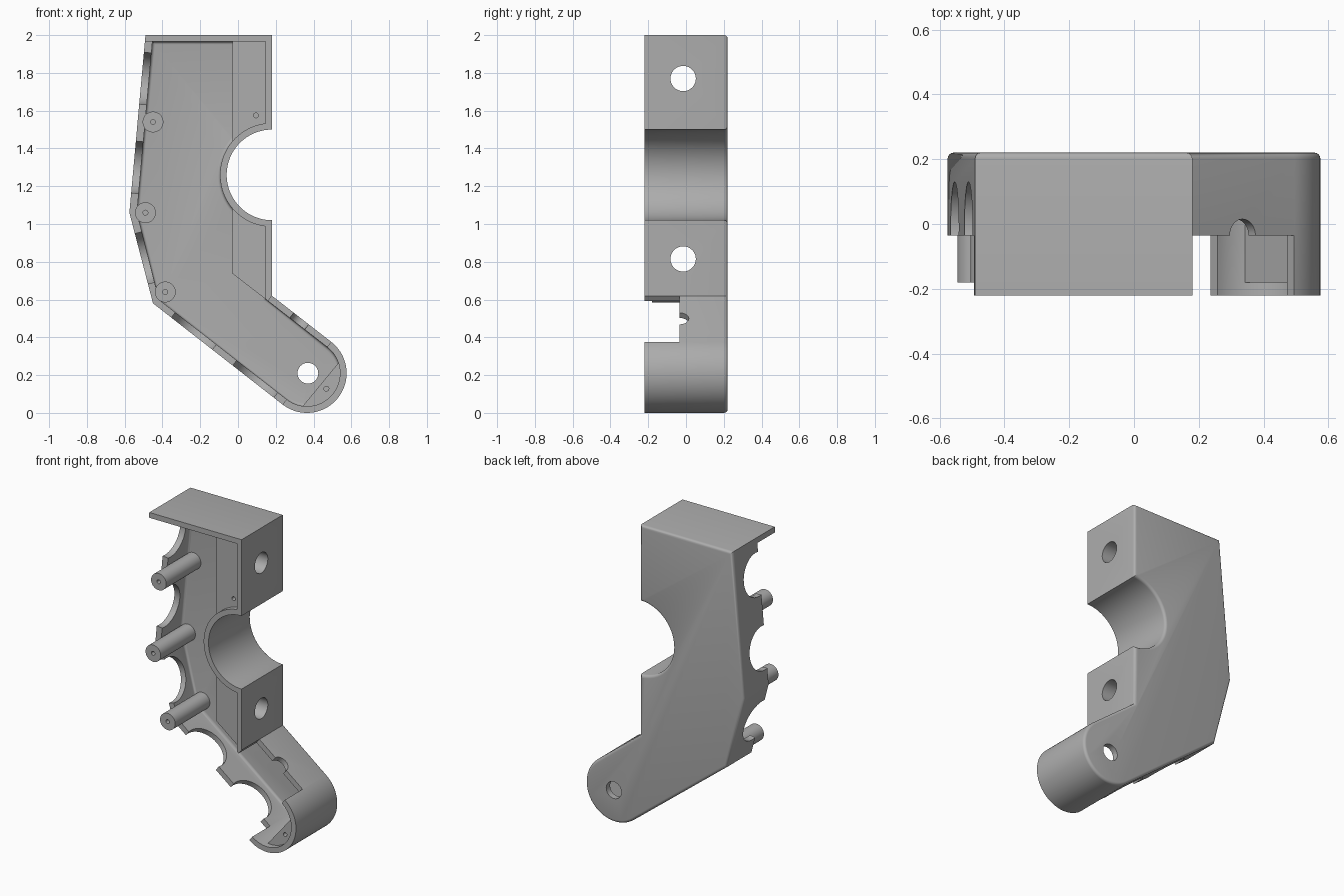
import bpy, bmesh
from math import radians, sin, cos
from mathutils import Vector

cube = bpy.data.objects.get("Cube")
if cube:
    bpy.data.objects.remove(cube, do_unlink=True)

grey = bpy.data.materials.new("plain grey")
grey.use_nodes = True
grey.diffuse_color = (0.42, 0.42, 0.42, 1)
grey.node_tree.nodes["Principled BSDF"].inputs["Base Color"].default_value = (0.42, 0.42, 0.42, 1)

BACK, FRONT, LEDGE, RIM, FLOOR = 0.22, -0.22, -0.18, -0.035, 0.18
BITE, TIP = (0.18, 1.26), (0.365, 0.21)


def arc(centre, r, a, b, n=24):
    steps = [radians(a + (b - a) * i / n) for i in range(n + 1)]
    return [(centre[0] + r * cos(t), centre[1] + r * sin(t)) for t in steps]


def to_object(name, bm):
    bmesh.ops.recalc_face_normals(bm, faces=bm.faces[:])
    mesh = bpy.data.meshes.new(name)
    bm.to_mesh(mesh)
    bm.free()
    mesh.materials.append(grey)
    obj = bpy.data.objects.new(name, mesh)
    bpy.context.collection.objects.link(obj)
    return obj


def prism(name, pts, y0, y1, round_back=0.0):
    """Extrude an (x, z) profile along y, optionally rounding its back rim."""
    bm = bmesh.new()
    face = bm.faces.new([bm.verts.new((x, y0, z)) for x, z in pts])
    made = bmesh.ops.extrude_face_region(bm, geom=[face])["geom"]
    verts = [v for v in made if isinstance(v, bmesh.types.BMVert)]
    bmesh.ops.translate(bm, verts=verts, vec=(0, y1 - y0, 0))
    if round_back:
        rim = [e for e in bm.edges if all(abs(v.co.y - y1) < 1e-5 for v in e.verts)]
        bmesh.ops.bevel(bm, geom=rim, offset=round_back, segments=4,
                        profile=0.5, affect='EDGES')
    return to_object(name, bm)


def rod(name, centre, axis, r, length, sides=40):
    bm = bmesh.new()
    bmesh.ops.create_cone(bm, cap_ends=True, segments=sides, radius1=r, radius2=r, depth=length)
    turn = Vector(axis).to_track_quat('Z', 'Y').to_matrix().to_4x4()
    bmesh.ops.transform(bm, matrix=turn, verts=bm.verts[:])
    bmesh.ops.translate(bm, verts=bm.verts[:], vec=centre)
    return to_object(name, bm)


def combine(target, tool, operation):
    mod = target.modifiers.new(operation.lower(), 'BOOLEAN')
    mod.object, mod.operation, mod.solver = tool, operation, 'EXACT'
    bpy.context.view_layer.objects.active = target
    bpy.ops.object.modifier_apply(modifier=mod.name)
    bpy.data.objects.remove(tool, do_unlink=True)


# Outer body and the hollow inside it
outline = ([(-0.49, 2.0), (0.18, 2.0)] + arc(BITE, 0.24, 90, 270, 48) + [(0.18, 0.62)]
           + arc(TIP, 0.21, 52, -128, 40) + [(-0.45, 0.58), (-0.575, 1.06)])
hollow = ([(-0.453, 1.965), (0.145, 1.965)] + arc(BITE, 0.275, 97.3, 262.7, 48)
          + [(0.145, 0.603)] + arc(TIP, 0.175, 52, -128, 40)
          + [(-0.418, 0.599), (-0.535, 1.06)])
body = prism("half_shell", outline, FRONT, BACK, 0.018)
combine(body, prism("hollow", hollow, -0.3, FLOOR, 0.015), 'DIFFERENCE')

# Solid blocks behind the side face and in the rounded tip
upper = [(-0.03, 1.98), (0.16, 1.98)] + arc(BITE, 0.26, 94.4, 143.9)
lower = arc(BITE, 0.26, 216.1, 265.6) + [(0.16, 0.591), (-0.03, 0.738)]
gusset = arc(TIP, 0.19, -100, 21)
for name, pts in (("upper_block", upper), ("lower_block", lower), ("tip_block", gusset)):
    combine(body, prism(name, pts, LEDGE, 0.2), 'UNION')

# Lowered rim along the left and bottom walls, and the notch in the arm
rim_cut = [(-0.8, 1.965), (-0.44, 1.965), (-0.52, 1.06), (-0.405, 0.606),
           (0.262, 0.078), (0.14, -0.08), (-0.8, -0.08)]
notch = [(0.145, 0.575), (0.18, 0.62), (0.26, 0.722), (0.573, 0.478), (0.458, 0.331)]
for pts in (rim_cut, notch):
    combine(body, prism("rim_cut", pts, -0.4, RIM), 'DIFFERENCE')

# Round scallops in the walls: middle point and wall normal
arm_normal = (0.616, 0, 0.788)
scallops = [((-0.49, 1.77), (1, 0, -0.09)), ((-0.535, 1.3), (1, 0, -0.09)),
            ((-0.495, 0.82), (1, 0, 0.26)), ((-0.235, 0.432), arm_normal),
            ((0.09, 0.178), arm_normal)]
for (x, z), normal in scallops:
    combine(body, rod("scallop", (x, -0.01, z), normal, 0.14, 0.26), 'DIFFERENCE')
combine(body, rod("arm_groove", (0.33, RIM, 0.493), arm_normal, 0.05, 0.2), 'DIFFERENCE')

# Side tunnels, pivot hole and pilot holes
for z in (1.77, 0.815):
    combine(body, rod("tunnel", (0.08, -0.015, z), (1, 0, 0), 0.067, 0.4), 'DIFFERENCE')
combine(body, rod("pivot_hole", (0.37, 0.15, 0.21), (0, 1, 0), 0.055, 0.3), 'DIFFERENCE')
for x, z in ((0.095, 1.575), (0.468, 0.128)):
    combine(body, rod("pilot_hole", (x, LEDGE, z), (0, 1, 0), 0.013, 0.2, 16), 'DIFFERENCE')

# Screw posts with pilot holes
parts = [body]
for i, (x, z) in enumerate(((-0.45, 1.54), (-0.49, 1.06), (-0.385, 0.64))):
    post = rod(f"screw_post_{i + 1}", (x, 0.005, z), (0, 1, 0), 0.055, 0.37)
    combine(post, rod("pilot_hole", (x, LEDGE, z), (0, 1, 0), 0.013, 0.3, 16), 'DIFFERENCE')
    parts.append(post)

bpy.ops.object.select_all(action='DESELECT')
for obj in parts:
    obj.select_set(True)
bpy.context.view_layer.objects.active = body
bpy.ops.object.shade_smooth_by_angle(angle=radians(30))
